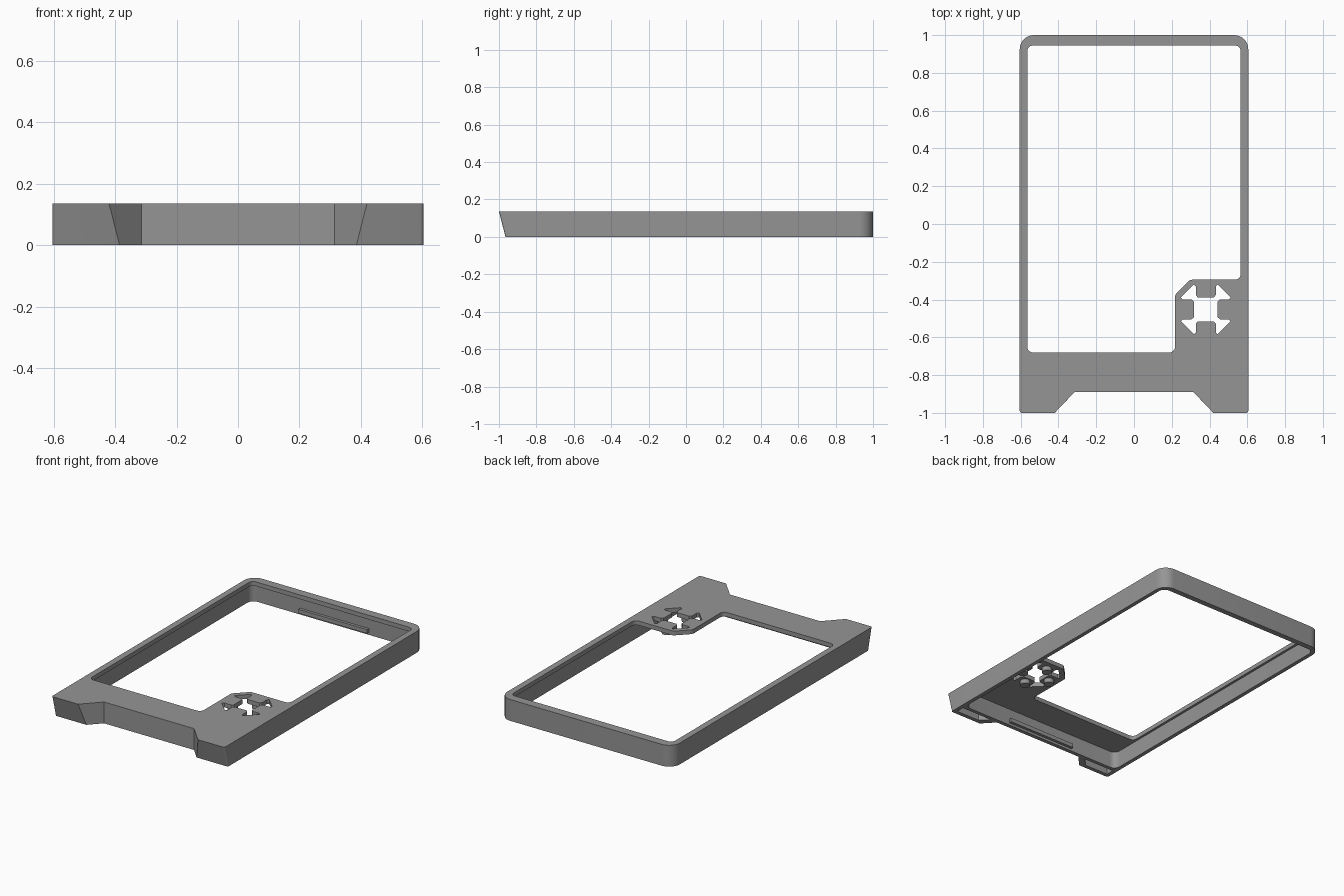
import bpy, bmesh, math
from mathutils import Vector, Matrix

if "Cube" in bpy.data.objects:
    bpy.data.objects.remove(bpy.data.objects["Cube"])

TOP, PLATE = 0.135, 0.108      # upper face and underside of the face plate
grey = bpy.data.materials.new("plain grey")
grey.diffuse_color = (0.30, 0.30, 0.30, 1)
grey.use_nodes = True
grey.node_tree.nodes["Principled BSDF"].inputs["Base Color"].default_value = grey.diffuse_color


def rounded(points, steps=6):
    """Turn (x, y, radius) corners into an outline with arcs."""
    out = []
    n = len(points)
    for i, (x, y, r) in enumerate(points):
        p = Vector((x, y))
        if r == 0:
            out.append(p)
            continue
        a = (Vector(points[i - 1][:2]) - p).normalized()
        b = (Vector(points[(i + 1) % n][:2]) - p).normalized()
        half = a.angle(b) / 2
        centre = p + (a + b).normalized() * (r / math.sin(half))
        start = p + a * (r / math.tan(half)) - centre
        end = p + b * (r / math.tan(half)) - centre
        for k in range(steps + 1):
            t = k / steps
            arm = start.lerp(end, t)
            # spread the steps evenly along the arc
            sweep = math.pi - 2 * half
            arm = (start * math.sin((1 - t) * sweep) + end * math.sin(t * sweep)) / math.sin(sweep)
            out.append(centre + arm)
    return out


def prism(name, outline, z0, z1, matrix=None):
    """Extrude an outline from z0 to z1."""
    bm = bmesh.new()
    face = bm.faces.new([bm.verts.new((p[0], p[1], z0)) for p in outline])
    ext = bmesh.ops.extrude_face_region(bm, geom=[face])
    moved = [g for g in ext["geom"] if isinstance(g, bmesh.types.BMVert)]
    bmesh.ops.translate(bm, verts=moved, vec=(0, 0, z1 - z0))
    if matrix:
        bm.transform(matrix)
    bmesh.ops.recalc_face_normals(bm, faces=bm.faces)
    mesh = bpy.data.meshes.new(name)
    bm.to_mesh(mesh)
    bm.free()
    mesh.materials.append(grey)
    obj = bpy.data.objects.new(name, mesh)
    bpy.context.collection.objects.link(obj)
    return obj


def cut(target, cutter):
    """Subtract the cutter and discard it."""
    mod = target.modifiers.new("cut", "BOOLEAN")
    mod.operation, mod.solver, mod.object = "DIFFERENCE", "EXACT", cutter
    bpy.context.view_layer.objects.active = target
    bpy.ops.object.modifier_apply(modifier=mod.name)
    bpy.data.objects.remove(cutter)


def box(x0, x1, y0, y1, r=0.0):
    return rounded([(x0, y0, r), (x1, y0, r), (x1, y1, r), (x0, y1, r)])


# Outer shell with two front feet and a notch between them
shell = prism("frame", rounded([
    (-0.605, -1, 0.012), (-0.42, -1, 0.0), (-0.315, -0.89, 0.0), (0.315, -0.89, 0.0),
    (0.42, -1, 0.0), (0.605, -1, 0.012), (0.605, 1, 0.075), (-0.605, 1, 0.075)], 8), 0, TOP)
# Front of the feet leans back towards the bottom
for v in shell.data.vertices:
    if v.co.z < 0.01 and v.co.y < -0.98:
        v.co.y += 0.035
        if abs(v.co.x) < 0.5:
            v.co.x -= math.copysign(0.034, v.co.x)

# Hollow underside
cut(shell, prism("cavity", box(-0.58, 0.58, -0.865, 0.965, 0.04), -0.1, PLATE))

# Screen opening that steps around the button pad
cut(shell, prism("opening", rounded([
    (-0.565, -0.68, 0.03), (0.217, -0.68, 0.03), (0.217, -0.375, 0.03), (0.297, -0.295, 0.03),
    (0.565, -0.295, 0.03), (0.565, 0.945, 0.03), (-0.565, 0.945, 0.03)]), 0.05, 0.3))

# Cross-shaped cutout: one quarter outline turned four times
PAD = Vector((0.38, -0.452))
quarter = [(-0.042, 0.063), (-0.053, 0.076), (-0.053, 0.122), (-0.063, 0.132),
           (-0.132, 0.063), (-0.122, 0.053), (-0.076, 0.053), (-0.063, 0.042)]
cross = [PAD + Matrix.Rotation(q * math.pi / 2, 2) @ Vector(p) for q in range(4) for p in quarter]
cut(shell, prism("cross", cross, 0.05, 0.3))

# Pockets under the feet
for s in (-1, 1):
    cut(shell, prism("pocket", [(s * 0.58, -0.94), (s * 0.415, -0.94),
                                (s * 0.365, -0.888), (s * 0.58, -0.888)], -0.1, PLATE))

# Rounded port slot through the right wall (outline in y and z)
side = Matrix(((0, 0, 1, 0), (1, 0, 0, 0), (0, 1, 0, 0), (0, 0, 0, 1)))
cut(shell, prism("port", box(-0.82, -0.62, 0.04, 0.115, 0.036), 0.57, 0.7, side))

bpy.ops.object.select_all(action="DESELECT")
shell.select_set(True)
bpy.context.view_layer.objects.active = shell
bpy.ops.object.shade_smooth_by_angle(angle=math.radians(30))

# Button stems under the four pad tabs
for i in range(4):
    c = PAD + Matrix.Rotation(i * math.pi / 2, 2) @ Vector((0.1, 0))
    ring = [(c.x + 0.03 * math.cos(a), c.y + 0.03 * math.sin(a))
            for a in (k * math.tau / 24 for k in range(24))]
    prism("button_stem", ring, 0.08, PLATE + 0.005)

# Snap ridges on the front and back inner walls
prism("back_clip", box(-0.24, 0.24, 0.947, 0.97), 0.015, 0.04)
prism("front_clip", box(-0.24, 0.24, -0.87, -0.847), 0.015, 0.04)
